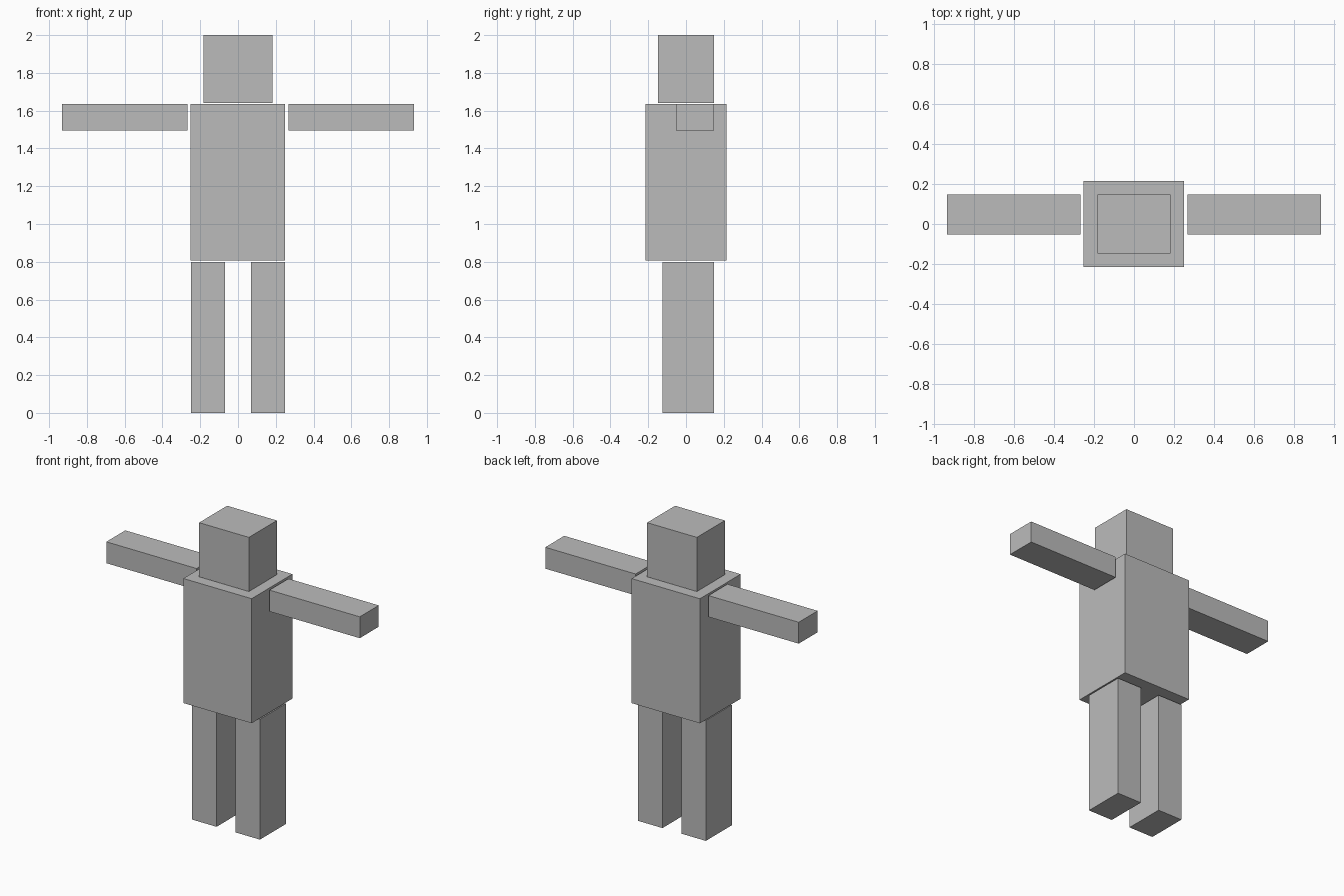
import bpy

if "Cube" in bpy.data.objects:
    bpy.data.objects.remove(bpy.data.objects["Cube"])

grey = bpy.data.materials.new("plain_grey")
grey.diffuse_color = (0.5, 0.5, 0.5, 1.0)
grey.use_nodes = True
grey.node_tree.nodes["Principled BSDF"].inputs["Base Color"].default_value = grey.diffuse_color


def box(name, x, y, z):
    """Box spanning the given (low, high) ranges on each axis."""
    spans = (x, y, z)
    bpy.ops.mesh.primitive_cube_add(size=1, location=[(a + b) / 2 for a, b in spans])
    obj = bpy.context.object
    obj.name = name
    obj.scale = [b - a for a, b in spans]
    bpy.ops.object.transform_apply(location=False, rotation=False, scale=True)
    obj.data.materials.append(grey)
    return obj


# Head and body
box("head", (-0.183, 0.183), (-0.147, 0.147), (1.64, 2.0))
box("torso", (-0.252, 0.25), (-0.214, 0.214), (0.808, 1.636))

# Outstretched arms and straight legs, one per side
for side, s in (("left", -1), ("right", 1)):
    box(side + "_arm", sorted((s * 0.268, s * 0.932)), (-0.052, 0.147), (1.494, 1.636))
    box(side + "_leg", sorted((s * 0.07, s * 0.249)), (-0.125, 0.147), (0.0, 0.8))
